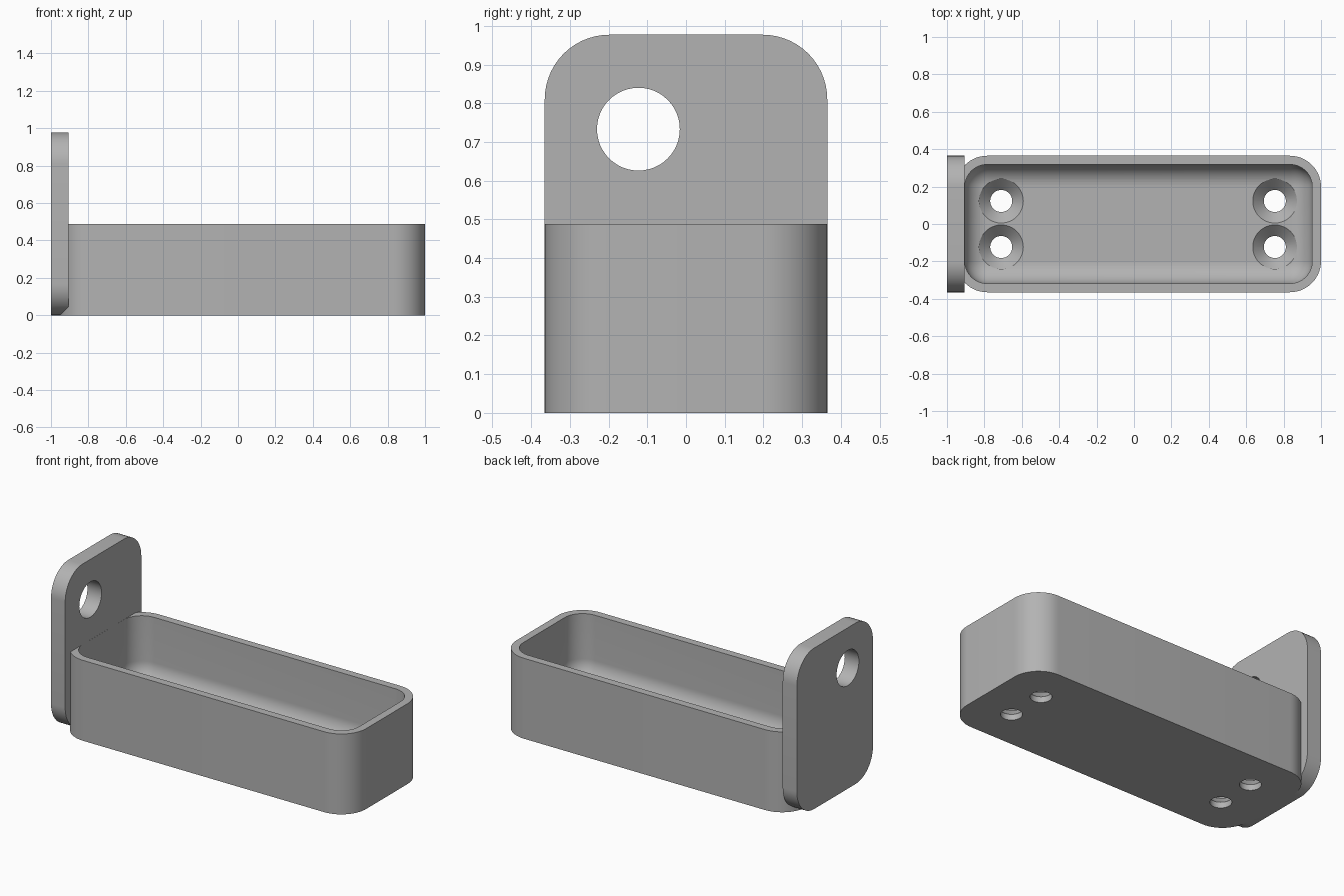
import bpy, bmesh, math
from mathutils import Matrix, Vector

if "Cube" in bpy.data.objects:
    bpy.data.objects.remove(bpy.data.objects["Cube"], do_unlink=True)

WALL, PLATE, FLOOR = 0.047, 0.095, 0.095
HALF_Y, TRAY_H, PLATE_H = 0.365, 0.488, 0.977
OUTER_R, INNER_R = 0.167, 0.119

grey = bpy.data.materials.new("plain grey")
grey.use_nodes = True
colour = (0.45, 0.45, 0.45, 1)
grey.diffuse_color = colour
grey.node_tree.nodes["Principled BSDF"].inputs["Base Color"].default_value = colour


def finish(name, bm):
    bmesh.ops.recalc_face_normals(bm, faces=bm.faces)
    mesh = bpy.data.meshes.new(name)
    bm.to_mesh(mesh)
    bm.free()
    mesh.materials.append(grey)
    obj = bpy.data.objects.new(name, mesh)
    bpy.context.collection.objects.link(obj)
    return obj


def rounded_box(name, low, high, radius, choose):
    """Box between two corners; edges accepted by choose are rounded."""
    low, high = Vector(low), Vector(high)
    bm = bmesh.new()
    bmesh.ops.create_cube(bm, size=1)
    bmesh.ops.scale(bm, vec=high - low, verts=bm.verts)
    bmesh.ops.translate(bm, vec=(low + high) / 2, verts=bm.verts)
    edges = [e for e in bm.edges if choose(e)]
    bmesh.ops.bevel(bm, geom=edges, offset=radius, segments=14,
                    profile=0.5, affect='EDGES')
    return finish(name, bm)


def along(edge, axis):
    return abs((edge.verts[0].co - edge.verts[1].co)[axis]) > 1e-4


def lathe(name, profile, matrix):
    """Closed solid turned from (radius, height) points."""
    bm = bmesh.new()
    n = 48
    rings = [[bm.verts.new((r * math.cos(math.tau * i / n),
                            r * math.sin(math.tau * i / n), z))
              for i in range(n)] for r, z in profile]
    for a, b in zip(rings, rings[1:]):
        for i in range(n):
            j = (i + 1) % n
            bm.faces.new((a[i], a[j], b[j], b[i]))
    bm.faces.new(rings[0])
    bm.faces.new(rings[-1])
    bm.transform(matrix)
    return finish(name, bm)


def combine(target, other, operation):
    mod = target.modifiers.new(operation.lower(), 'BOOLEAN')
    mod.operation, mod.solver, mod.object = operation, 'EXACT', other
    bpy.ops.object.select_all(action='DESELECT')
    bpy.context.view_layer.objects.active = target
    target.select_set(True)
    bpy.ops.object.modifier_apply(modifier=mod.name)
    bpy.data.objects.remove(other, do_unlink=True)


# Tray body with rounded upright corners, sunk into the end plate
tray_left = -1 + PLATE - WALL
tray = rounded_box("tray_with_end_plate", (tray_left, -HALF_Y, 0),
                   (1, HALF_Y, TRAY_H), OUTER_R, lambda e: along(e, 2))

# Upright end plate, rounded at all four corners
plate = rounded_box("end_plate", (-1, -HALF_Y, 0), (-1 + PLATE, HALF_Y, PLATE_H),
                    OUTER_R, lambda e: along(e, 0))
combine(tray, plate, 'UNION')

# Hollow of the tray, with a soft round at the floor
top = TRAY_H + 0.2
inner_y = HALF_Y - WALL
cavity = rounded_box("cavity", (-1 + PLATE + 0.0005, -inner_y, FLOOR),
                     (1 - WALL, inner_y, top), INNER_R,
                     lambda e: along(e, 2) or e.verts[0].co.z < top - 0.01)
combine(tray, cavity, 'DIFFERENCE')

# Four countersunk screw holes in the floor
screw = [(0.059, -0.1), (0.059, FLOOR - 0.06), (0.118, FLOOR), (0.118, 0.35)]
for x in (-0.71, 0.753):
    for y in (-0.123, 0.123):
        hole = lathe("screw_hole", screw, Matrix.Translation((x, y, 0)))
        combine(tray, hole, 'DIFFERENCE')

# Off-centre round hole through the end plate
bore = lathe("plate_hole", [(0.107, -0.2), (0.107, 0.2)],
             Matrix.Translation((-0.95, -0.123, 0.733))
             @ Matrix.Rotation(math.pi / 2, 4, 'Y'))
combine(tray, bore, 'DIFFERENCE')

bpy.ops.object.shade_smooth_by_angle(angle=math.radians(30))
